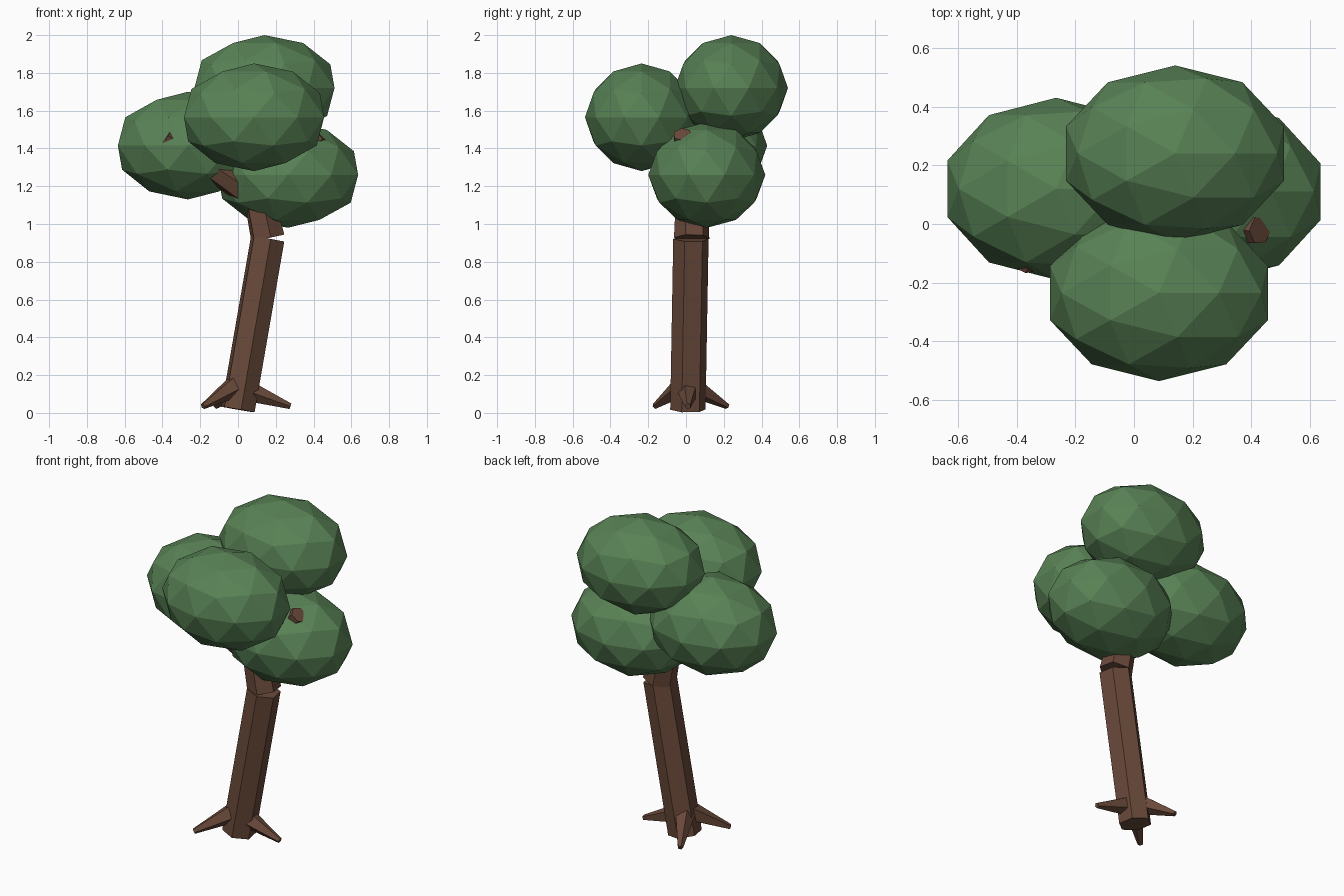
import bpy, bmesh, math
from mathutils import Vector

if "Cube" in bpy.data.objects:
    bpy.data.objects.remove(bpy.data.objects["Cube"])


def material(name, rgb):
    m = bpy.data.materials.new(name)
    m.diffuse_color = (*rgb, 1)
    m.use_nodes = True
    m.node_tree.nodes["Principled BSDF"].inputs["Base Color"].default_value = m.diffuse_color
    return m


BARK = material("bark brown", (0.141, 0.067, 0.042))
LEAF = material("leaf green", (0.098, 0.223, 0.091))


def finish(name, bm, mat):
    bmesh.ops.recalc_face_normals(bm, faces=bm.faces)
    me = bpy.data.meshes.new(name)
    bm.to_mesh(me)
    bm.free()
    me.materials.append(mat)
    ob = bpy.data.objects.new(name, me)
    bpy.context.collection.objects.link(ob)
    return ob


def limb(name, start, end, r0, r1, sides, turn):
    """Flat-sided tapered post between two points."""
    a, b = Vector(start), Vector(end)
    n = (b - a).normalized()
    v = n.cross(Vector((1, 0, 0))).normalized()
    u = v.cross(n)
    bm = bmesh.new()
    rings = []
    for c, r in ((a, r0), (b, r1)):
        ring = []
        for i in range(sides):
            t = math.radians(turn) + math.tau * i / sides
            ring.append(bm.verts.new(c + r * (u * math.cos(t) + v * math.sin(t))))
        rings.append(ring)
    for i in range(sides):
        j = (i + 1) % sides
        bm.faces.new((rings[0][i], rings[0][j], rings[1][j], rings[1][i]))
    bm.faces.new(rings[0])
    bm.faces.new(rings[1])
    return finish(name, bm, BARK)


def blob(name, centre, radii):
    """Faceted leaf ball."""
    bm = bmesh.new()
    bmesh.ops.create_icosphere(bm, subdivisions=2, radius=1)
    for vert in bm.verts:
        vert.co = Vector(c + r * k for c, r, k in zip(centre, radii, vert.co))
    return finish(name, bm, LEAF)


# Leaning trunk and the crooked piece on top
limb("trunk", (0.0, 0.01, 0.018), (0.157, 0.026, 0.922), 0.095, 0.095, 6, -20)
limb("upper_trunk", (0.158, 0.03, 0.925), (0.09, 0.03, 1.24), 0.095, 0.08, 6, -20)

# Branches whose tips just break through the leaves
limb("left_branch", (0.12, 0.02, 1.12), (-0.385, -0.115, 1.465), 0.08, 0.055, 6, 0)
limb("right_branch", (0.12, 0.02, 1.12), (0.43, -0.02, 1.475), 0.08, 0.05, 6, 0)

# Roots
ROOTS = {
    "right_root": ((0.03, 0.01, 0.125), (0.278, 0.01, 0.035)),
    "front_root": ((-0.01, -0.01, 0.145), (-0.185, -0.165, 0.035)),
    "back_root": ((-0.01, 0.03, 0.145), (-0.115, 0.22, 0.035)),
}
for name, (a, b) in ROOTS.items():
    limb(name, a, b, 0.062, 0.016, 5, 20)

# Leaf balls
blob("top_leaves", (0.14, 0.24, 1.72), (0.39, 0.30, 0.28))
blob("front_leaves", (0.085, -0.235, 1.565), (0.39, 0.30, 0.285))
blob("left_leaves", (-0.265, 0.12, 1.415), (0.39, 0.31, 0.285))
blob("right_leaves", (0.265, 0.11, 1.26), (0.39, 0.31, 0.28))
